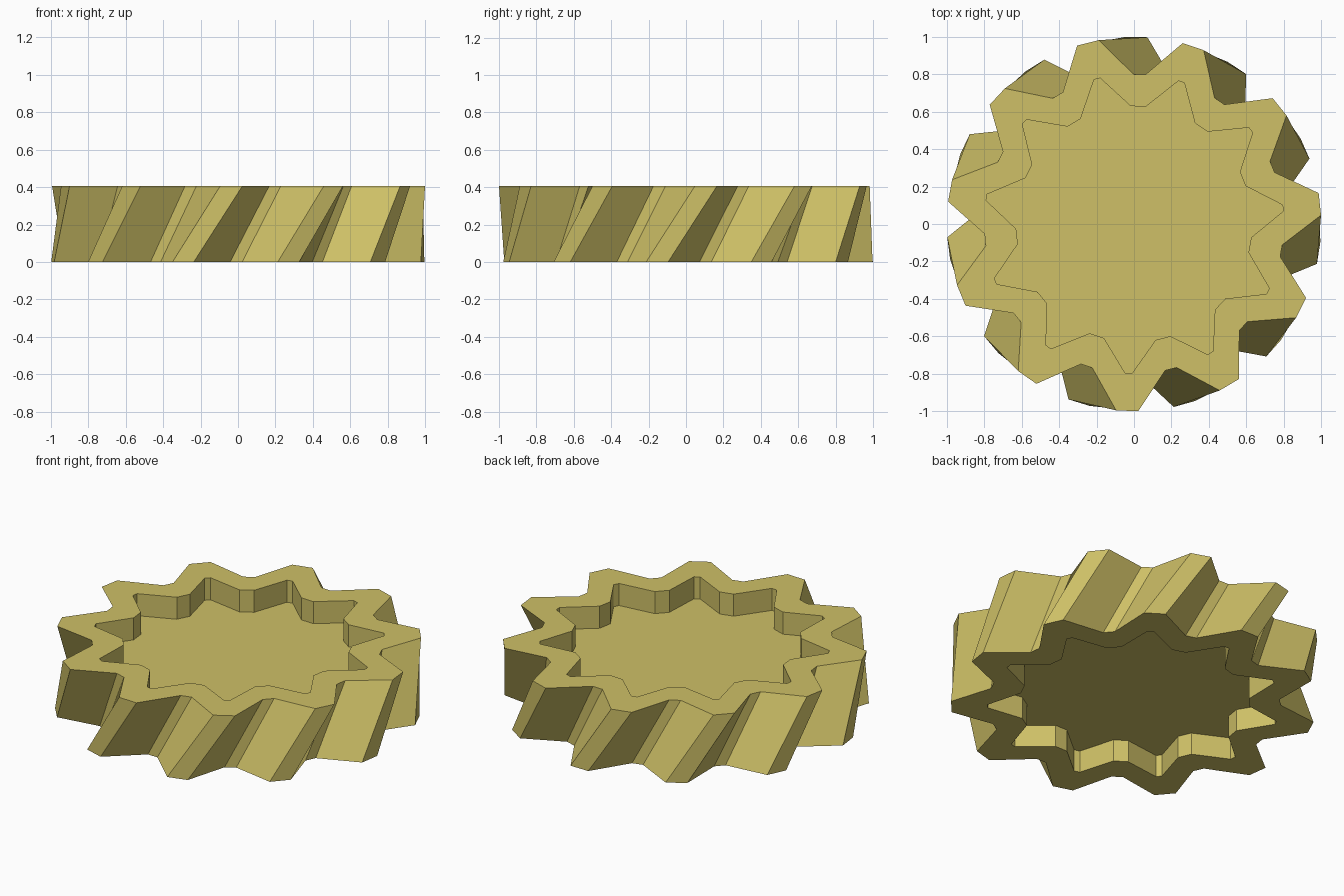
import bpy, bmesh, math

if "Cube" in bpy.data.objects:
    bpy.data.objects.remove(bpy.data.objects["Cube"])

TEETH, HEIGHT, DEPTH = 11, 0.405, 0.133
TOP_PHASE, BOTTOM_PHASE = 6.1, -8.9          # degrees; the teeth twist 15 degrees

bm = bmesh.new()


def loop(phase, z, tip_r, tip_half, root_r, root_half):
    """One toothed outline: two tip points and two root points per tooth."""
    pitch = 360 / TEETH
    verts = []
    for i in range(TEETH):
        for offset, r in ((-tip_half, tip_r), (tip_half, tip_r),
                          (pitch / 2 - root_half, root_r), (pitch / 2 + root_half, root_r)):
            a = math.radians(phase + i * pitch + offset)
            verts.append(bm.verts.new((r * math.cos(a), r * math.sin(a), z)))
    return verts


def bridge(a, b):
    n = len(a)
    for i in range(n):
        j = (i + 1) % n
        bm.faces.new((a[i], a[j], b[j], b[i]))


outer = (1.0, 3.4, 0.80, 2.3)
inner = (0.80, 1.2, 0.63, 3.7)

# loops in order: bottom floor, bottom rim, outside, top rim, top floor
loops = [loop(BOTTOM_PHASE, DEPTH, *inner), loop(BOTTOM_PHASE, 0, *inner),
         loop(BOTTOM_PHASE, 0, *outer), loop(TOP_PHASE, HEIGHT, *outer),
         loop(TOP_PHASE, HEIGHT, *inner), loop(TOP_PHASE, HEIGHT - DEPTH, *inner)]
for a, b in zip(loops, loops[1:]):
    bridge(a, b)

# recess floors
bm.faces.new(loops[-1])
bm.faces.new(loops[0][::-1])
bmesh.ops.recalc_face_normals(bm, faces=bm.faces[:])

mesh = bpy.data.meshes.new("helical_gear")
bm.to_mesh(mesh)
bm.free()
brass = bpy.data.materials.new("brass yellow")
brass.diffuse_color = (0.62, 0.53, 0.135, 1)
brass.use_nodes = True
brass.node_tree.nodes["Principled BSDF"].inputs["Base Color"].default_value = brass.diffuse_color
mesh.materials.append(brass)
gear = bpy.data.objects.new("helical_gear", mesh)
bpy.context.collection.objects.link(gear)
